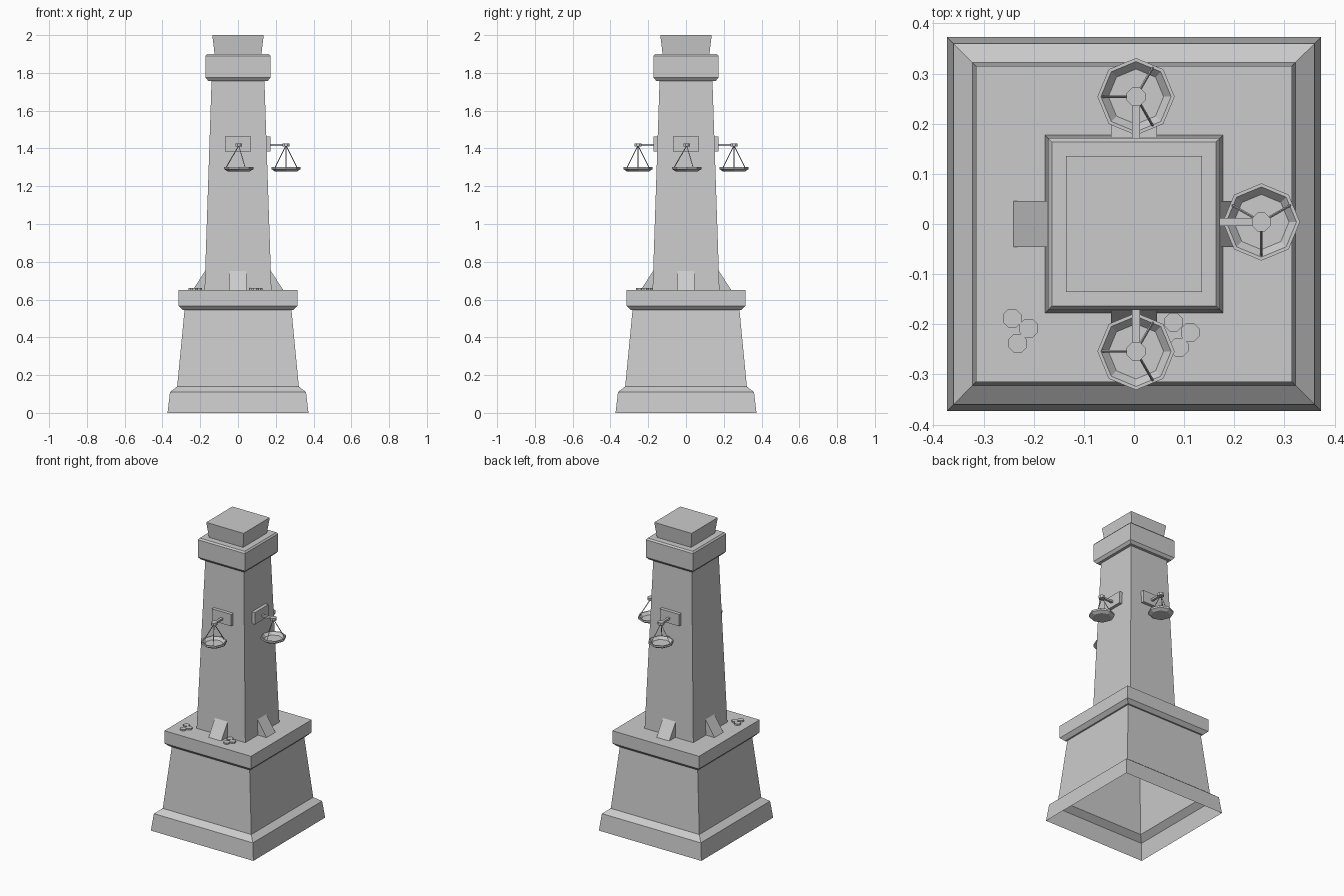
import bpy, bmesh, math
from mathutils import Matrix, Vector

if "Cube" in bpy.data.objects:
    bpy.data.objects.remove(bpy.data.objects["Cube"])

stone = bpy.data.materials.new("grey_stone")
stone.diffuse_color = (0.6, 0.6, 0.6, 1)
stone.use_nodes = True
stone.node_tree.nodes["Principled BSDF"].inputs["Base Color"].default_value = stone.diffuse_color


def finish(name, bm, turn=0.0):
    """Turn the part around the pillar axis and link it as an object."""
    bmesh.ops.transform(bm, matrix=Matrix.Rotation(turn, 4, 'Z'), verts=bm.verts)
    me = bpy.data.meshes.new(name)
    bm.to_mesh(me)
    bm.free()
    me.materials.append(stone)
    ob = bpy.data.objects.new(name, me)
    bpy.context.collection.objects.link(ob)
    return ob


def lathe(bm, profile, sides, center=(0, 0), phase=0.0, cap_start=False, cap_end=True):
    """Skin rings of (radius, z) with the given number of sides."""
    rings = []
    for r, z in profile:
        rings.append([bm.verts.new((center[0] + r * math.cos(phase + math.tau * i / sides),
                                    center[1] + r * math.sin(phase + math.tau * i / sides), z))
                      for i in range(sides)])
    for a, b in zip(rings, rings[1:]):
        for i in range(sides):
            j = (i + 1) % sides
            bm.faces.new((a[i], a[j], b[j], b[i]))
    if cap_start:
        bm.faces.new(rings[0][::-1])
    if cap_end:
        bm.faces.new(rings[-1])


def square_tower(name, profile):
    bm = bmesh.new()
    lathe(bm, [(h * math.sqrt(2), z) for h, z in profile], 4, phase=math.pi / 4)
    return finish(name, bm)


def box(bm, lo, hi):
    lo, hi = Vector(lo), Vector(hi)
    m = Matrix.Translation((lo + hi) / 2) @ Matrix.Diagonal((*(hi - lo), 1))
    bmesh.ops.create_cube(bm, size=1, matrix=m)


def rod(bm, a, b, r):
    a, b = Vector(a), Vector(b)
    d = b - a
    m = Matrix.Translation((a + b) / 2) @ d.to_track_quat('Z', 'Y').to_matrix().to_4x4()
    bmesh.ops.create_cone(bm, cap_ends=True, segments=4, radius1=r, radius2=r,
                          depth=d.length, matrix=m)


# Pillar: hollow pedestal, shaft, collar and flared top, open underneath
square_tower("pillar", [
    (0.373, 0), (0.36, 0.11), (0.322, 0.14), (0.283, 0.545), (0.293, 0.545),
    (0.315, 0.567), (0.315, 0.65), (0.177, 0.65), (0.14, 1.758), (0.158, 1.758),
    (0.172, 1.775), (0.172, 1.89), (0.164, 1.9), (0.124, 1.9), (0.136, 2.0)])

# Wedge buttresses on all four sides
for k in range(4):
    bm = bmesh.new()
    tri = [(-0.24, 0.65), (-0.165, 0.65), (-0.165, 0.765)]
    left, right = [[bm.verts.new((x, y, z)) for y, z in tri] for x in (-0.046, 0.046)]
    bm.faces.new(left[::-1])
    bm.faces.new(right)
    for i in range(3):
        j = (i + 1) % 3
        bm.faces.new((left[i], left[j], right[j], right[i]))
    bmesh.ops.recalc_face_normals(bm, faces=bm.faces)
    finish("buttress", bm, k * math.pi / 2)

# Hanging pans on the front, right and back sides
for side, turn, s in (("front", 0, 1), ("right", math.pi / 2, 1), ("back", math.pi, -1)):
    cx, cy = 0.004 * s, -0.254
    bm = bmesh.new()
    box(bm, (-0.07, -0.172, 1.385), (0.07, -0.14, 1.463))
    finish(side + "_plaque", bm, turn)

    bm = bmesh.new()
    box(bm, (cx - 0.008, -0.245, 1.412), (cx + 0.008, -0.165, 1.424))
    lathe(bm, [(0.02, 1.409), (0.02, 1.427)], 8, (cx, cy), math.pi / 8, cap_start=True)
    finish(side + "_arm", bm, turn)

    bm = bmesh.new()
    for deg in (180, 60, -60):
        a = math.radians(deg if s > 0 else 180 - deg)
        rod(bm, (cx, cy, 1.415),
            (cx + 0.068 * math.cos(a), cy + 0.068 * math.sin(a), 1.298), 0.0025)
    finish(side + "_chains", bm, turn)

    bm = bmesh.new()
    lathe(bm, [(0.058, 1.278), (0.077, 1.29), (0.077, 1.302), (0.07, 1.302),
               (0.055, 1.285)], 8, (cx, cy), cap_start=True)
    finish(side + "_pan", bm, turn)

# Small piles of coins on the ledge
for px, py in ((-0.243, -0.188), (0.079, -0.196)):
    for dx, dy in ((0, 0), (0.033, -0.02), (0.011, -0.05)):
        bm = bmesh.new()
        lathe(bm, [(0.02, 0.65), (0.02, 0.66)], 8, (px + dx, py + dy), math.pi / 8)
        finish("coin", bm)
